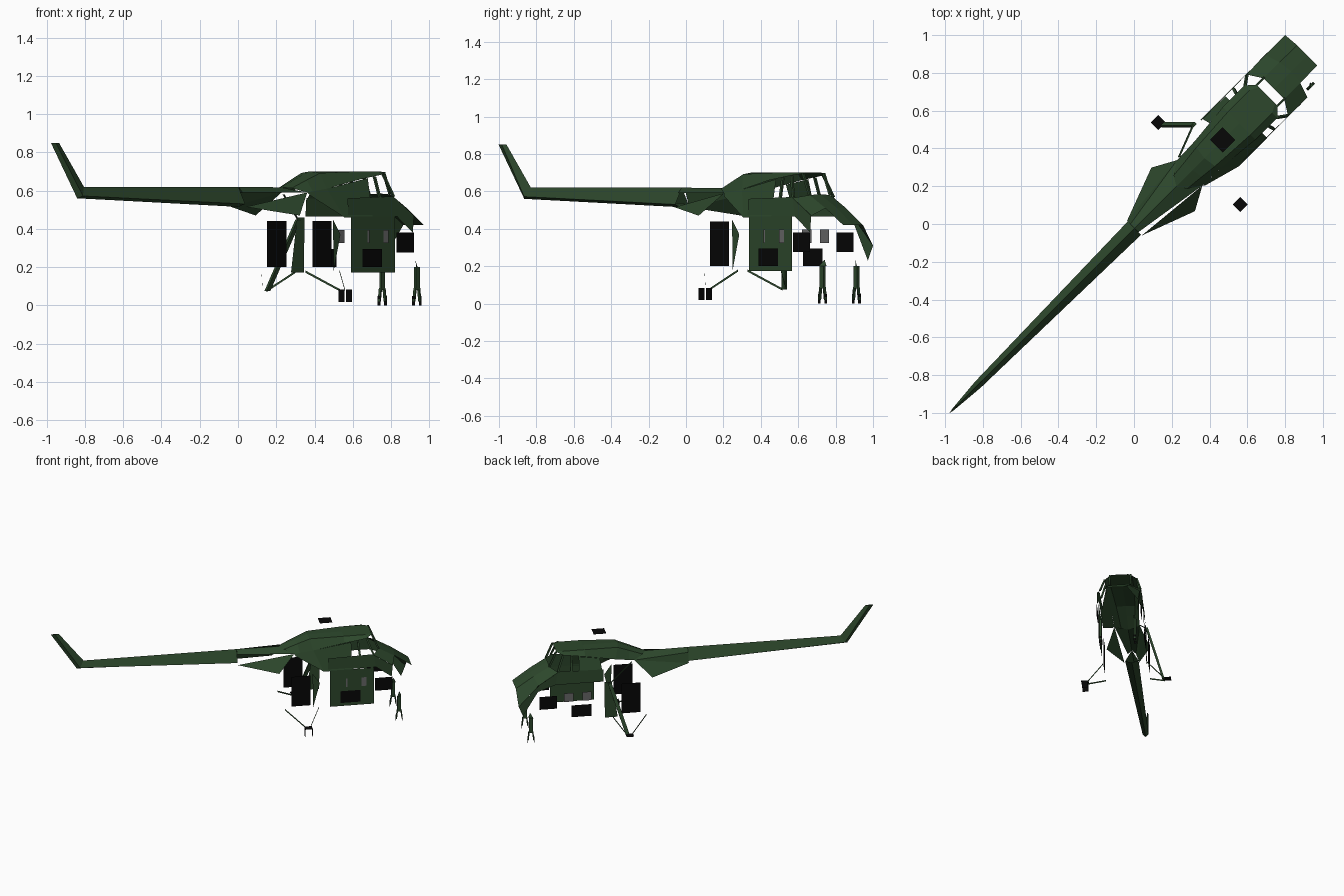
import bpy, math
from mathutils import Vector

R2 = math.sqrt(2)
AXIS = -0.017   # sideways offset of the fuselage centre line


def material(name, col):
    m = bpy.data.materials.new(name)
    m.diffuse_color = (*col, 1)
    return m


GREEN = material("dark green", (0.026, 0.064, 0.025))
BLACK = material("black", (0.002, 0.002, 0.002))
GREY = material("window grey", (0.14, 0.14, 0.14))
BOTH, LEFT, RIGHT = (1, -1), (1,), (-1,)


def world(p, s=1):
    # (along nose, sideways from centre line, height) -> diagonal world frame
    u, v, z = p[0], AXIS + s * p[1], p[2]
    return Vector(((u - v) / R2, (u + v) / R2, z))


def make(name, verts, faces, mat):
    me = bpy.data.meshes.new(name)
    me.from_pydata(verts, [], faces)
    me.validate()
    me.materials.append(mat)
    ob = bpy.data.objects.new(name, me)
    bpy.context.collection.objects.link(ob)
    return ob


def sheet(name, rows, sides=BOTH, mat=GREEN):
    # skin between rows of points, repeated on the chosen sides
    verts, faces = [], []
    n = len(rows[0])
    for s in sides:
        base = len(verts)
        verts += [world(p, s) for row in rows for p in row]
        for i in range(len(rows) - 1):
            for j in range(n - 1):
                a = base + i * n + j
                f = (a, a + 1, a + n + 1, a + n)
                faces.append(f if s > 0 else f[::-1])
    return make(name, verts, faces, mat)


def tri(name, a, b, c, sides=BOTH):
    verts, faces = [], []
    for s in sides:
        k = len(verts)
        verts += [world(p, s) for p in (a, b, c)]
        faces.append((k, k + 1, k + 2))
    return make(name, verts, faces, GREEN)


def panel(name, u0, u1, z0, z1, h, sides=BOTH, mat=BLACK):
    return sheet(name, [[(u0, h, z0), (u0, h, z1)], [(u1, h, z0), (u1, h, z1)]], sides, mat)


def flat(name, u, h, z, r, sides=BOTH):
    # flat square plate
    return sheet(name, [[(u - r, h - r, z), (u - r, h + r, z)],
                        [(u + r, h - r, z), (u + r, h + r, z)]], sides, BLACK)


def bar(name, p, q, ru, rv, sides=BOTH, mat=GREEN):
    # four-sided bar, ru and rv are half sizes along and across the fuselage
    verts, faces = [], []
    for s in sides:
        k = len(verts)
        for c in (p, q):
            for du, dv in ((-ru, -rv), (ru, -rv), (ru, rv), (-ru, rv)):
                verts.append(world((c[0] + du, c[1] + dv, c[2]), s))
        faces += [(k + i, k + (i + 1) % 4, k + 4 + (i + 1) % 4, k + 4 + i) for i in range(4)]
        faces += [(k, k + 3, k + 2, k + 1), (k + 4, k + 5, k + 6, k + 7)]
    return make(name, verts, faces, mat)


# tail boom with upswept fin
sheet("tail_boom", [
    [(-0.014, 0, .62), (-0.014, .05, .53), (-0.014, 0, .515)],
    [(-1.156, 0, .62), (-1.185, .022, .572), (-1.206, 0, .56)],
    [(-1.34, 0, .85), (-1.37, .006, .85), (-1.40, 0, .85)]])

# fairing between boom and cabin, with flared rear belly panels
sheet("rear_fairing", [
    [(-0.014, 0, .62), (-0.014, .03, .59)],
    [(.30, 0, .617), (.40, .095, .59)]])
tri("rear_flare", (-0.014, .055, .515), (.276, .163, .47), (.40, .095, .59))
tri("left_flare_filler", (-0.014, .03, .59), (-0.014, .055, .515), (.40, .095, .59), LEFT)

# engine hump and cabin roof
sheet("cabin_roof", [
    [(.30, 0, .617), (.33, .05, .613), (.40, .095, .59)],
    [(.42, 0, .665), (.43, .06, .655), (.44, .096, .595)],
    [(.51, 0, .70), (.52, .07, .692), (.54, .10, .61)],
    [(.77, 0, .70), (.77, .085, .70), (.77, .122, .66)],
    [(.933, 0, .70), (.933, .085, .70), (.933, .122, .685)],
    [(.98, 0, .70), (.98, .06, .70), (.98, .078, .695)]])

# rear cabin sides
sheet("cabin_rear_side", [
    [(.40, .095, .59), (.41, .105, .575)],
    [(.54, .10, .61), (.61, .16, .46)],
    [(.82, .122, .665), (.82, .16, .46)]], RIGHT)
sheet("left_rear_side", [
    [(.66, .112, .635), (.65, .152, .56)],
    [(.82, .122, .665), (.82, .152, .56)]], LEFT)
bar("left_rear_frame", (.59, .165, .45), (.42, .10, .58), .004, .004, LEFT)

# window sills and lower cabin walls
sheet("window_sill", [
    [(.64, .158, .465), (.64, .152, .56)],
    [(1.0, .158, .465), (.98, .156, .57)]])
panel("right_wall", .655, .982, .173, .465, .163, RIGHT, GREEN)
sheet("left_door_post", [
    [(.535, .16, .173), (.58, .16, .46)],
    [(.63, .16, .173), (.635, .16, .46)]], LEFT)
tri("right_door_post", (.525, .16, .45), (.58, .16, .37), (.53, .16, .18), RIGHT)

# window posts
for name, p, q in (
        ("middle_window_post", (.88, .15, .565), (.87, .12, .675)),
        ("corner_post", (.98, .152, .57), (.935, .12, .685)),
        ("windshield_post", (1.03, .078, .58), (.98, .078, .697))):
    bar(name, p, q, .007, .006)

# nose deck, cheeks and the deeper left front panel
sheet("nose_deck", [
    [(1.03, 0, .585), (1.03, .078, .58), (.98, .157, .565)],
    [(1.16, 0, .51), (1.15, .078, .51), (1.124, .158, .47)]])
sheet("nose_front", [
    [(1.16, 0, .51), (1.15, .078, .51)],
    [(1.28, 0, .42), (1.28, .075, .42)]])
sheet("nose_cheek", [
    [(.98, .157, .565), (1.0, .158, .465)],
    [(1.124, .16, .47), (1.115, .16, .38)]], RIGHT)
sheet("left_nose_cheek", [
    [(.98, .157, .565), (1.0, .158, .465)],
    [(1.124, .159, .47), (1.13, .16, .42)],
    [(1.273, .158, .31), (1.24, .152, .23)]], LEFT)
sheet("left_nose_corner", [
    [(1.15, .078, .51), (1.124, .158, .47)],
    [(1.28, .075, .42), (1.273, .158, .31)]], LEFT)

# black door panels and small grey windows
panel("rear_door_panel", .365, .508, .2, .44, .167)
panel("lower_panel", .733, .88, .2, .295, .169)
panel("front_panel", .99, 1.12, .277, .38, .165)
panel("left_small_window", .865, .935, .325, .395, .165, LEFT, GREY)
panel("left_rear_small_window", .73, .80, .325, .395, .165, LEFT, GREY)
panel("right_small_window", .89, .927, .325, .395, .169, RIGHT, GREY)
panel("right_slim_window", .772, .785, .325, .395, .169, RIGHT, GREY)

# rotor hub plate floating over the roof
flat("rotor_hub_plate", .647, 0, .80, .047, LEFT)

# main landing gear: thin V struts, thick left leg, wheels
for name, u, w in (("rear_v_strut", .32, .455), ("front_v_strut", .572, .485)):
    sheet(name, [[(u, .163, .17), (u, .163, .182)], [(w, .29, .07), (w, .29, .082)]])
bar("left_main_leg", (.48, .28, .075), (.595, .165, .45), .014, .008, LEFT)
flat("wheel_top", .47, .307, .083, .028)
for name, u in (("wheel_front", .498), ("wheel_back", .442)):
    sheet(name, [[(u, .285, .018), (u, .285, .083)], [(u, .329, .018), (u, .329, .083)]],
          RIGHT, BLACK)

# nose gear with forked feet
bar("nose_leg", (1.177, .128, .08), (1.177, .128, .20), .014, .008)
tri("nose_leg_top", (1.16, .14, .20), (1.195, .115, .20), (1.18, .115, .235))
for name, d in (("nose_fork_back", -.022), ("nose_fork_front", .022)):
    bar(name, (1.177 + d, .128, .02), (1.177 + d * .6, .128, .09), .004, .008)
    panel_u = 1.177 + d * 1.1
    sheet(name + "_wheel", [[(panel_u, .118, 0), (panel_u, .118, .05)],
                            [(panel_u, .138, 0), (panel_u, .138, .05)]], BOTH, BLACK)
